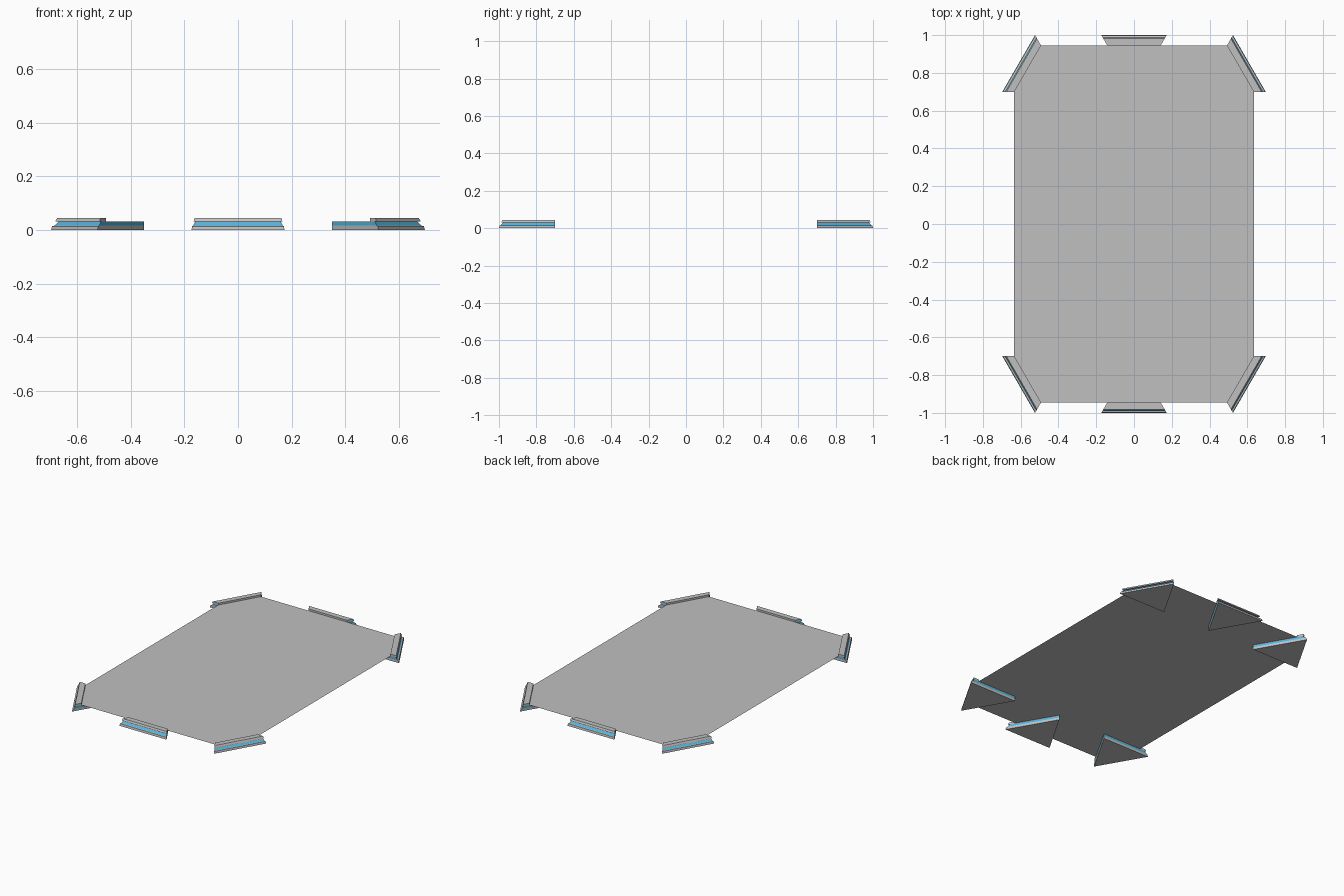
import bpy, bmesh, math
from mathutils import Matrix

cube = bpy.data.objects.get("Cube")
if cube:
    bpy.data.objects.remove(cube, do_unlink=True)


def material(name, rgb):
    m = bpy.data.materials.new(name)
    m.use_nodes = True
    m.diffuse_color = (*rgb, 1)
    bsdf = m.node_tree.nodes["Principled BSDF"]
    bsdf.inputs["Base Color"].default_value = (*rgb, 1)
    bsdf.inputs["Roughness"].default_value = 0.7
    return m


GREY = material("light_grey", (0.53, 0.53, 0.53))
BLUE = material("sky_blue", (0.10, 0.45, 0.70))

PLATE_Z = 0.032
R = 0.2        # centre to corner of each triangular foot
RIM = 0.055    # how far each foot reaches past the plate edge


def section(bm, inset, z, inner):
    """Triangle slice, outer edge moved in by inset; cut off at y = inner if given."""
    def half(y):
        return (R - y) / math.sqrt(3)
    y = -R / 2 + inset
    pts = [(-half(y), y), (half(y), y)]
    pts += [(0, R)] if inner is None else [(half(inner), inner), (-half(inner), inner)]
    return [bm.verts.new((px, py, z)) for px, py in pts]


def loft(name, levels, mat, xf, inner=None):
    """Closed solid through slices given as (inset, z)."""
    bm = bmesh.new()
    rings = [section(bm, t, z, inner) for t, z in levels]
    for a, b in zip(rings, rings[1:]):
        n = len(a)
        for i in range(n):
            j = (i + 1) % n
            bm.faces.new((a[i], a[j], b[j], b[i]))
    bm.faces.new(rings[0][::-1])
    bm.faces.new(rings[-1])
    bmesh.ops.recalc_face_normals(bm, faces=bm.faces)
    finish(name, bm, mat, xf)


def finish(name, bm, mat, xf=Matrix()):
    me = bpy.data.meshes.new(name)
    bm.to_mesh(me)
    bm.free()
    me.materials.append(mat)
    ob = bpy.data.objects.new(name, me)
    ob.matrix_world = xf
    bpy.context.collection.objects.link(ob)


# Elongated eight-sided plate, a single thin sheet
bm = bmesh.new()
outline = [(-0.495, -0.945), (0.495, -0.945), (0.635, -0.70), (0.635, 0.70),
           (0.495, 0.945), (-0.495, 0.945), (-0.635, 0.70), (-0.635, -0.70)]
bm.faces.new([bm.verts.new((x, y, PLATE_Z)) for x, y in outline])
finish("plate", bm, GREY)

# Six triangular feet: grey base, blue band, grey lip outside the plate edge
feet = [("front", 0, -0.9, 0), ("back", 0, 0.9, 180),
        ("front_left", 0.524, -0.8, 60), ("front_right", -0.524, -0.8, -60),
        ("back_left", 0.524, 0.8, 120), ("back_right", -0.524, 0.8, -120)]
top = PLATE_Z - 0.0003
for name, x, y, angle in feet:
    xf = Matrix.Translation((x, y, 0)) @ Matrix.Rotation(math.radians(angle), 4, 'Z')
    loft(name + "_foot_base", [(0, 0), (0.003, 0.014), (0.010, 0.016)], GREY, xf)
    loft(name + "_foot_band", [(0.010, 0.016), (0.024, top)], BLUE, xf)
    loft(name + "_foot_lip", [(0.013, top), (0.019, 0.044)], GREY, xf,
         inner=-R / 2 + RIM)
